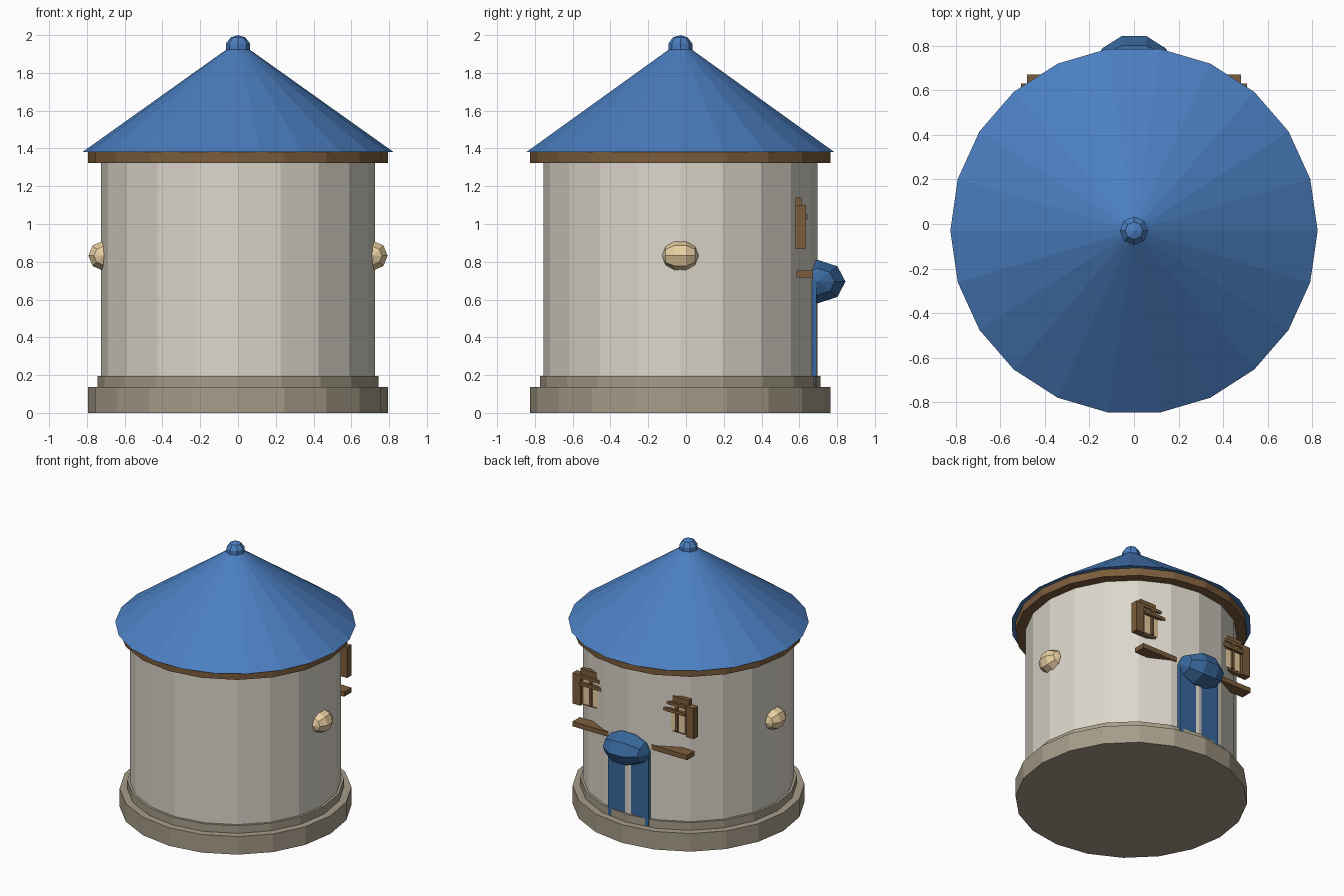
import bpy
from math import pi

if "Cube" in bpy.data.objects:
    bpy.data.objects.remove(bpy.data.objects["Cube"])

CY = -0.03  # tower axis in y


def material(name, rgb):
    m = bpy.data.materials.new(name)
    m.diffuse_color = (*rgb, 1)
    m.use_nodes = True
    m.node_tree.nodes["Principled BSDF"].inputs["Base Color"].default_value = m.diffuse_color
    return m


PLASTER = material("plaster", (0.72, 0.68, 0.60))
STONE = material("stone", (0.38, 0.33, 0.25))
WOOD = material("wood", (0.20, 0.11, 0.045))
ROOF = material("roof_blue", (0.07, 0.21, 0.53))
DOOR = material("door_blue", (0.04, 0.14, 0.34))
GLOW = material("warm_cream", (0.82, 0.63, 0.36))


def finish(name, mat):
    ob = bpy.context.object
    ob.name = name
    ob.data.materials.append(mat)
    return ob


def drum(name, r, z0, z1, mat, sides=20, r_top=None):
    bpy.ops.mesh.primitive_cone_add(vertices=sides, radius1=r, radius2=r if r_top is None else r_top,
                                    depth=z1 - z0, location=(0, CY, (z0 + z1) / 2),
                                    rotation=(0, 0, pi / 2))
    return finish(name, mat)


def ball(name, loc, radii, mat, rot=(0, 0, 0)):
    # radii are given along the ball's own axes, its pole being the third
    bpy.ops.mesh.primitive_uv_sphere_add(segments=8, ring_count=5, radius=1,
                                         location=loc, rotation=rot)
    bpy.context.object.scale = radii
    return finish(name, mat)


def box(name, x, y, z, mat):
    lo, hi = zip(x, y, z)
    bpy.ops.mesh.primitive_cube_add(size=1, location=[(a + b) / 2 for a, b in zip(lo, hi)])
    bpy.context.object.scale = [abs(b - a) for a, b in zip(lo, hi)]
    return finish(name, mat)


# Tower body: stepped base, wall, eaves ring
drum("base", 0.795, 0, 0.137, STONE)
drum("base_step", 0.743, 0.137, 0.195, STONE)
drum("wall", 0.725, 0.19, 1.34, PLASTER)
drum("eaves_ring", 0.795, 1.322, 1.38, WOOD)

# Conical roof with its finial; 22 sides with corners on the x axis
roof = drum("roof", 0.825, 1.38, 1.96, ROOF, sides=22, r_top=0.01)
ball("finial", (0, CY, 1.935), (0.067, 0.067, 0.065), ROOF)

# Door at the back under a rounded hood
box("door", (-0.17, 0.17), (0.62, 0.691), (0.14, 0.70), DOOR)
ball("door_hood", (0, 0.697, 0.695), (0.121, 0.155, 0.178), DOOR, rot=(0, pi / 2, 0))

# Lamps and windows on both sides
for side, s in (("right", 1), ("left", -1)):
    ball(side + "_lamp", (s * 0.715, CY, 0.832), (0.081, 0.082, 0.097), GLOW, rot=(pi / 2, 0, 0))
    cx = s * 0.33

    def part(name, half, y, z, mat, dx=0):
        box(f"{side}_{name}", (cx + dx - half, cx + dx + half), y, z, mat)

    part("window_frame", 0.125, (0.58, 0.612), (0.87, 1.14), WOOD)
    part("window_pane", 0.095, (0.60, 0.618), (0.885, 1.085), GLOW)
    part("window_post", 0.01, (0.60, 0.632), (0.885, 1.09), WOOD, s * 0.03)
    part("window_bar", 0.11, (0.60, 0.642), (1.025, 1.05), WOOD)
    part("window_lintel", 0.11, (0.60, 0.632), (1.075, 1.098), WOOD)
    for where, d in (("outer", s), ("inner", -s)):
        part(where + "_shutter", 0.033, (0.58, 0.632), (0.868, 1.10), WOOD, d * 0.144)
    part("window_sill", 0.15, (0.585, 0.672), (0.718, 0.754), WOOD)

# Twenty-two sided roof: put corners at +x and -x
roof.rotation_euler = (0, 0, pi / 2)
